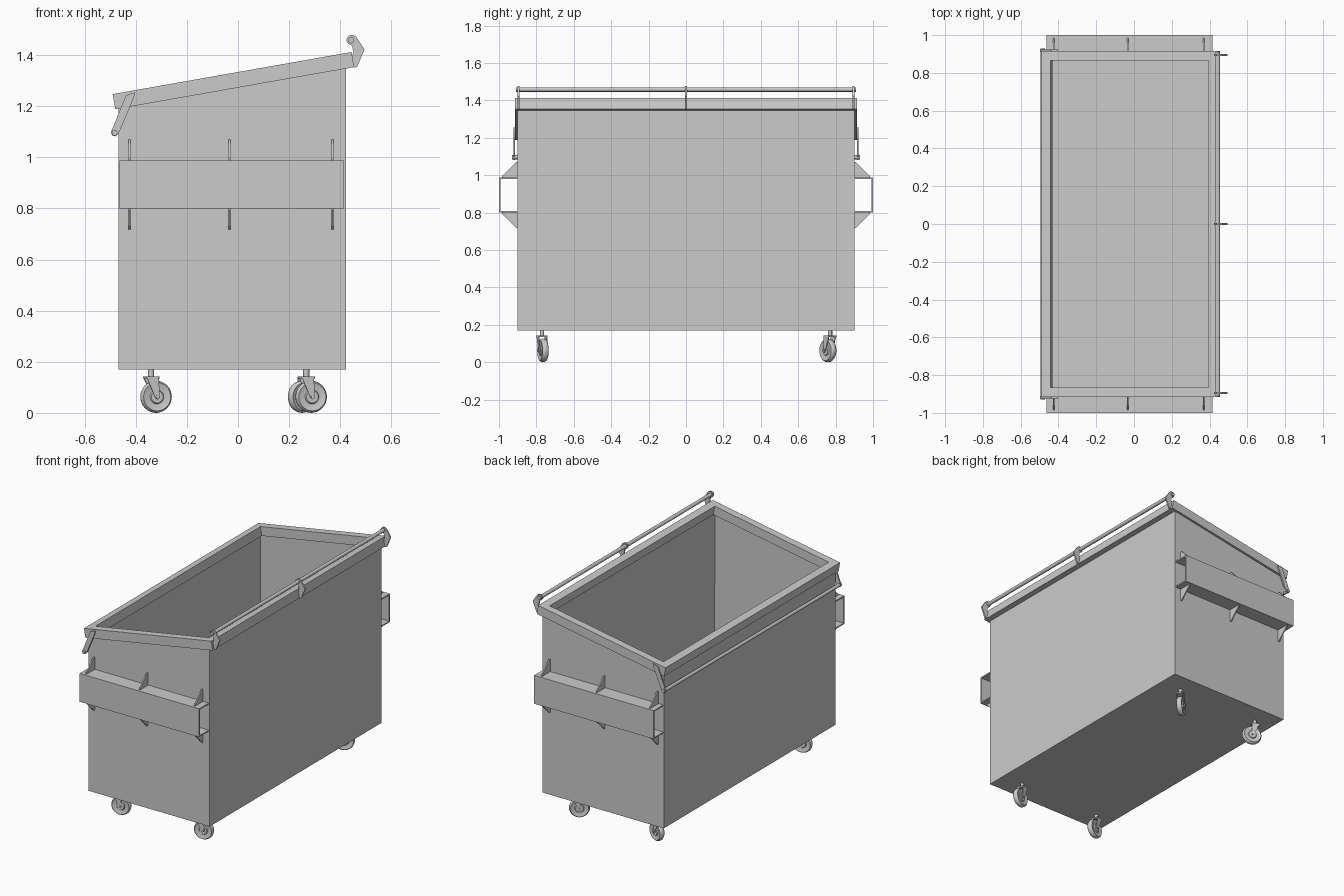
import bpy, bmesh, math
from mathutils import Matrix, Vector

if "Cube" in bpy.data.objects:
    bpy.data.objects.remove(bpy.data.objects["Cube"])

SLOPE = math.radians(10)


def finish(name, bm, mat=None, mirror=False, smooth=False):
    bmesh.ops.recalc_face_normals(bm, faces=bm.faces)
    if mat:
        bm.transform(mat)
    me = bpy.data.meshes.new(name)
    bm.to_mesh(me)
    bm.free()
    ob = bpy.data.objects.new(name, me)
    bpy.context.collection.objects.link(ob)
    if mirror:
        m = ob.modifiers.new("mirror", 'MIRROR')
        m.use_axis = (False, True, False)
    if smooth:
        bpy.context.view_layer.objects.active = ob
        bpy.ops.object.select_all(action='DESELECT')
        ob.select_set(True)
        bpy.ops.object.shade_smooth_by_angle(angle=math.radians(40))
    return ob


def add_prism(bm, pts, a, b, axis='Y'):
    """Extrude a profile (x,z along Y, or y,z along X) from a to b."""
    def co(p, d):
        return (p[0], d, p[1]) if axis == 'Y' else (d, p[0], p[1])
    lo = [bm.verts.new(co(p, a)) for p in pts]
    hi = [bm.verts.new(co(p, b)) for p in pts]
    n = len(pts)
    bm.faces.new(lo)
    bm.faces.new(hi[::-1])
    return [bm.faces.new((lo[i], lo[(i + 1) % n], hi[(i + 1) % n], hi[i])) for i in range(n)]


def add_rod(bm, p, r, a, b, seg=16):
    """Cylinder along Y at (x,z)."""
    mat = Matrix.Translation((p[0], (a + b) / 2, p[1])) @ Matrix.Rotation(math.pi / 2, 4, 'X')
    return bmesh.ops.create_cone(bm, cap_ends=True, segments=seg, radius1=r, radius2=r,
                                 depth=abs(b - a), matrix=mat)['verts']


# Open-topped bin body with a sloping top edge
bm = bmesh.new()
sides = add_prism(bm, [(-0.467, 0.17), (0.422, 0.17), (0.422, 1.36), (-0.467, 1.203)], -0.9, 0.9)
bmesh.ops.recalc_face_normals(bm, faces=bm.faces)
bmesh.ops.delete(bm, geom=[sides[2]], context='FACES_ONLY')
body = finish("bin_body", bm)
sol = body.modifiers.new("wall", 'SOLIDIFY')
sol.thickness, sol.offset, sol.use_even_offset = 0.008, -1, True

# Square-tube rim, tilted with the top edge
bm = bmesh.new()
L, W, T, H = 0.949, 0.915, 0.05, 0.06
rings = []
for x0, x1, y, z in ((0, L, W, 0), (0, L, W, H), (T, L - T, W - T, H), (T, L - T, W - T, 0)):
    rings.append([bm.verts.new(c) for c in ((x0, -y, z), (x1, -y, z), (x1, y, z), (x0, y, z))])
for k in range(4):
    a, b = rings[k], rings[(k + 1) % 4]
    for i in range(4):
        j = (i + 1) % 4
        bm.faces.new((a[i], a[j], b[j], b[i]))
finish("top_rim", bm, Matrix.Translation((-0.48, 0, 1.188)) @ Matrix.Rotation(-SLOPE, 4, 'Y'))

# Fork pockets: channels on both ends
bm = bmesh.new()
t = 0.008
add_prism(bm, [(-0.9, 0.8), (-1, 0.8), (-1, 0.988), (-0.9, 0.988), (-0.9, 0.988 - t),
               (-1 + t, 0.988 - t), (-1 + t, 0.8 + t), (-0.9, 0.8 + t)], -0.463, 0.415, 'X')
finish("fork_pocket", bm, mirror=True)

# Triangular gussets above and below the pockets
bm = bmesh.new()
for x in (-0.425, -0.033, 0.37):
    for z, s in ((0.988, 1), (0.8, -1)):
        add_prism(bm, [(-0.9, z), (-0.985, z), (-0.985, z + s * 0.006), (-0.908, z + s * 0.082),
                       (-0.9, z + s * 0.082)], x - 0.004, x + 0.004, 'X')
finish("pocket_gussets", bm, mirror=True)

# Lid hinge rod and its three brackets
bm = bmesh.new()
add_rod(bm, (0.443, 1.458), 0.012, -0.91, 0.91)
finish("hinge_rod", bm, smooth=True)
bracket = [(0.442, 1.39), (0.455, 1.35), (0.467, 1.355), (0.495, 1.423), (0.462, 1.472),
           (0.452, 1.478), (0.438, 1.478), (0.426, 1.468), (0.424, 1.455), (0.432, 1.443),
           (0.446, 1.437), (0.452, 1.41)]
bm = bmesh.new()
for y in (-0.895, 0, 0.895):
    add_prism(bm, bracket, y - 0.005, y + 0.005)
finish("hinge_brackets", bm)

# Low front bar with swing arms
bm = bmesh.new()
add_rod(bm, (-0.483, 1.096), 0.011, -0.93, 0.93)
finish("front_bar", bm, smooth=True)
bm = bmesh.new()
add_prism(bm, [(-0.438, 1.243), (-0.402, 1.254), (-0.408, 1.232), (-0.468, 1.09), (-0.48, 1.082),
               (-0.492, 1.085), (-0.497, 1.098), (-0.494, 1.106)], -0.923, -0.913)
finish("bar_arms", bm, mirror=True)


# Swivel casters
def caster(name, x, y, yaw):
    M = Matrix.Translation((x, y, 0)) @ Matrix.Rotation(math.radians(yaw), 4, 'Z')
    # Tyre with rounded shoulders and a raised hub
    bm = bmesh.new()
    prof = [(0, -0.018), (0.024, -0.018), (0.028, -0.012), (0.042, -0.013), (0.055, -0.017),
            (0.061, -0.010), (0.063, 0), (0.061, 0.010), (0.055, 0.017), (0.042, 0.013),
            (0.028, 0.012), (0.024, 0.018), (0, 0.018)]
    vs = [bm.verts.new((0, d, r)) for r, d in prof]
    es = [bm.edges.new((vs[i], vs[i + 1])) for i in range(len(vs) - 1)]
    bmesh.ops.spin(bm, geom=vs + es, cent=(0, 0, 0), axis=(0, 1, 0), angle=2 * math.pi,
                   steps=32, use_duplicate=False)
    bmesh.ops.remove_doubles(bm, verts=bm.verts, dist=0.0003)
    finish(name + "_wheel", bm, M @ Matrix.Translation((0.02, 0, 0.063)), smooth=True)
    # Fork: two tapered legs, crown plate and axle
    bm = bmesh.new()
    for s in (-1, 1):
        add_prism(bm, [(-0.024, 0.14), (0.024, 0.14), (0.03, 0.06), (0.02, 0.053), (0.011, 0.06)],
                  s * 0.02, s * 0.024)
    add_prism(bm, [(-0.026, 0.134), (0.026, 0.134), (0.026, 0.143), (-0.026, 0.143)], -0.024, 0.024)
    add_rod(bm, (0.02, 0.063), 0.007, -0.027, 0.027, 12)
    finish(name + "_fork", bm, M)
    # Stem
    bm = bmesh.new()
    bmesh.ops.create_cone(bm, cap_ends=True, segments=16, radius1=0.012, radius2=0.012,
                          depth=0.035, matrix=Matrix.Translation((0, 0, 0.157)))
    finish(name + "_stem", bm, M, smooth=True)


caster("front_left_caster", -0.34, -0.77, 15)
caster("front_right_caster", 0.267, -0.77, 15)
caster("back_left_caster", -0.34, 0.77, -20)
caster("back_right_caster", 0.267, 0.77, 215)
